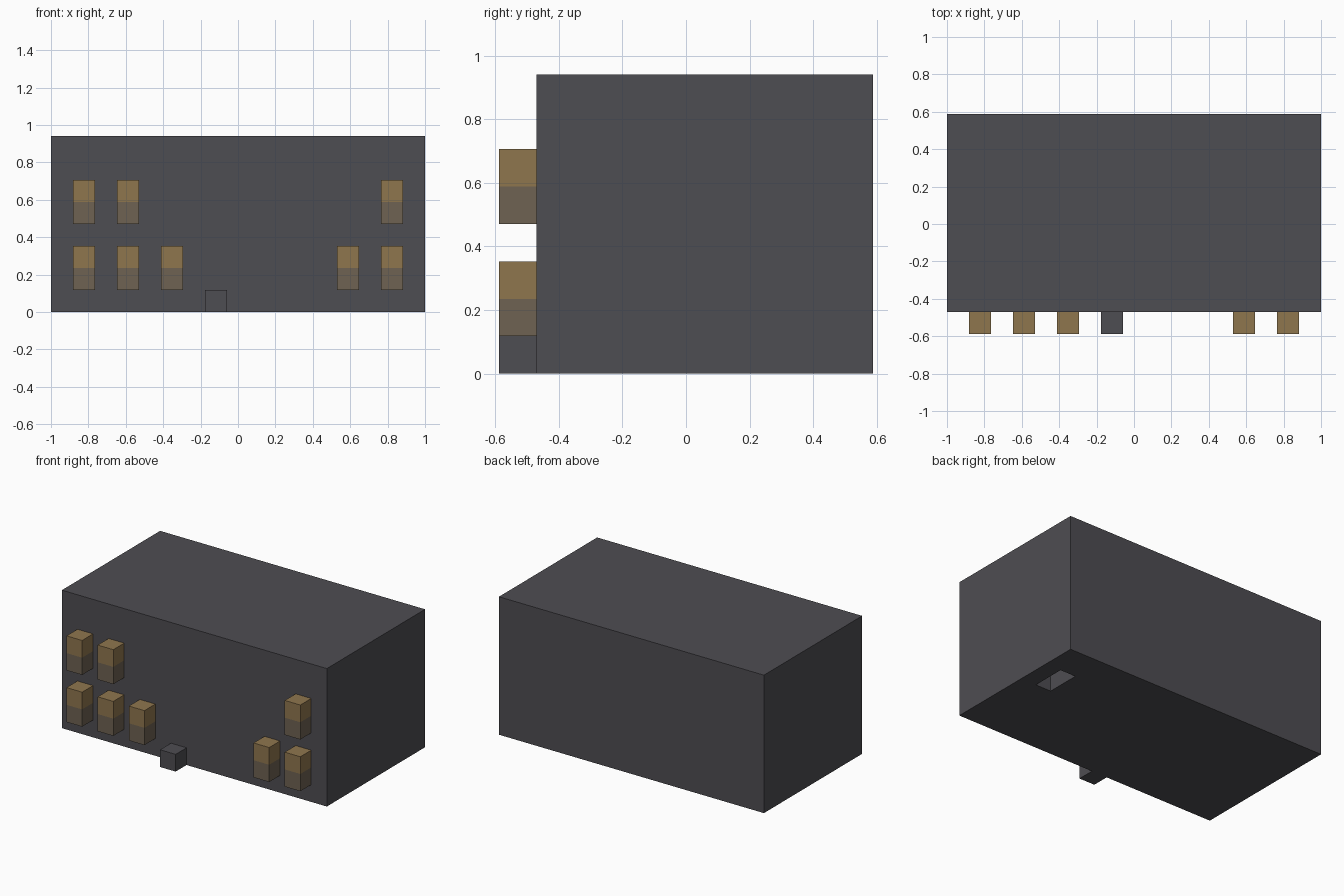
import bpy
import bmesh
from mathutils import Vector

if "Cube" in bpy.data.objects:
    bpy.data.objects.remove(bpy.data.objects["Cube"], do_unlink=True)

# The whole model sits on a grid of cubic cells, 17 wide, 10 deep, 8 high
CELL = 2 / 17
ORIGIN = Vector((-8.5, -5, 0))


def material(name, color):
    mat = bpy.data.materials.new(name)
    mat.use_nodes = True
    mat.diffuse_color = (*color, 1)
    mat.node_tree.nodes["Principled BSDF"].inputs["Base Color"].default_value = (*color, 1)
    return mat


stone = material("dark stone", (0.076, 0.074, 0.084))
gold = material("warm gold", (0.275, 0.181, 0.076))
brown = material("dull brown", (0.156, 0.122, 0.084))


def box(name, corner, size, mats, split=None):
    """Box placed in cell units; an optional level cut colours the part below it."""
    bm = bmesh.new()
    bmesh.ops.create_cube(bm, size=1)
    middle = ORIGIN + Vector(corner) + Vector(size) / 2
    for v in bm.verts:
        v.co = (v.co * Vector(size) + middle) * CELL
    if split is not None:
        level = split * CELL
        bmesh.ops.bisect_plane(bm, geom=bm.verts[:] + bm.edges[:] + bm.faces[:],
                               plane_co=(0, 0, level), plane_no=(0, 0, 1))
        for f in bm.faces:
            f.material_index = int(f.calc_center_median().z < level)
    mesh = bpy.data.meshes.new(name)
    bm.to_mesh(mesh)
    bm.free()
    for mat in mats:
        mesh.materials.append(mat)
    obj = bpy.data.objects.new(name, mesh)
    bpy.context.collection.objects.link(obj)
    return obj


# Main block with a small recess in its underside
body = box("building_body", (0, 1, 0), (17, 9, 8), [stone])
cutter = box("recess_cutter", (15, 6, -1), (1, 2, 2), [stone])
cutter.hide_render = True
cutter.hide_viewport = True
cut = body.modifiers.new("floor recess", "BOOLEAN")
cut.operation = "DIFFERENCE"
cut.solver = "EXACT"
cut.object = cutter

# Doorstep in front of the wall
box("door_step", (7, 0, 0), (1, 1, 1), [stone])

# Two rows of projecting windows, gold above and brown below
rows = {"lower": (1, (1, 3, 5, 13, 15)), "upper": (4, (1, 3, 15))}
for row, (z, columns) in rows.items():
    for number, x in enumerate(columns, 1):
        box(f"{row}_window_{number}", (x, 0, z), (1, 1, 2), [gold, brown], split=z + 1)
